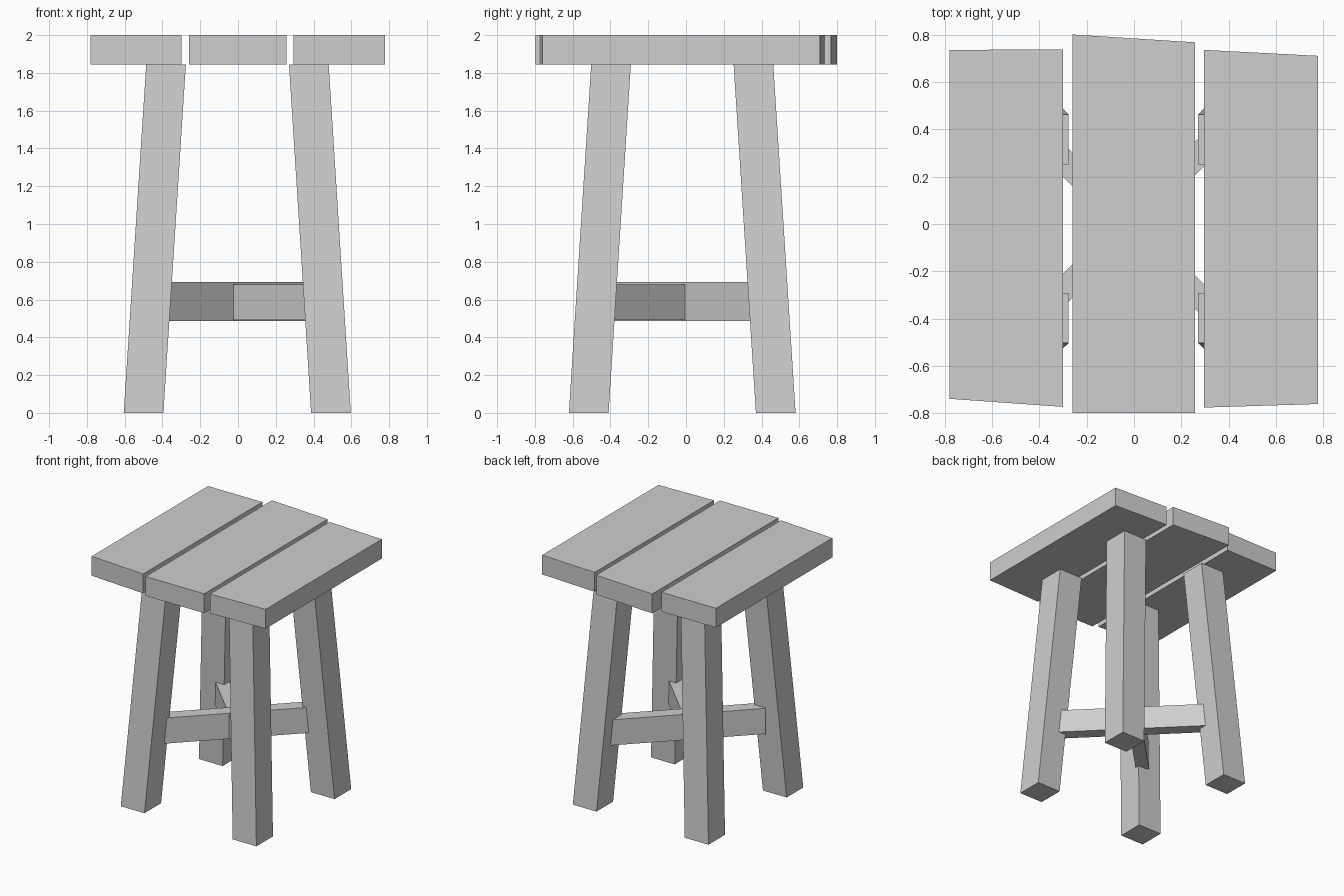
import bpy
import bmesh
from mathutils import Vector

cube = bpy.data.objects.get("Cube")
if cube:
    bpy.data.objects.remove(cube, do_unlink=True)

TONE = (0.62, 0.62, 0.62, 1.0)
grey = bpy.data.materials.new("plain_grey")
grey.use_nodes = True
grey.diffuse_color = TONE
grey.node_tree.nodes["Principled BSDF"].inputs["Base Color"].default_value = TONE


def loft(name, lower, upper):
    """Solid between two matching four-cornered outlines."""
    bm = bmesh.new()
    low = [bm.verts.new(p) for p in lower]
    top = [bm.verts.new(p) for p in upper]
    bm.faces.new(low[::-1])
    bm.faces.new(top)
    for i in range(4):
        j = (i + 1) % 4
        bm.faces.new((low[i], low[j], top[j], top[i]))
    bmesh.ops.recalc_face_normals(bm, faces=bm.faces)
    mesh = bpy.data.meshes.new(name)
    bm.to_mesh(mesh)
    bm.free()
    mesh.materials.append(grey)
    obj = bpy.data.objects.new(name, mesh)
    bpy.context.collection.objects.link(obj)
    return obj


def square(x, y, z, half):
    return [(x + sx * half, y + sy * half, z)
            for sx, sy in ((-1, -1), (1, -1), (1, 1), (-1, 1))]


SEAT_BOTTOM, SEAT_TOP = 1.845, 2.0

# Seat planks with slightly uneven sawn ends: x range, front y pair, back y pair
planks = {
    "right_seat_plank": ((-0.78, -0.30), (-0.738, -0.772), (0.735, 0.737)),
    "middle_seat_plank": ((-0.26, 0.258), (-0.797, -0.797), (0.80, 0.767)),
    "left_seat_plank": ((0.295, 0.777), (-0.775, -0.76), (0.735, 0.71)),
}
for name, (xs, front, back) in planks.items():
    outline = [(xs[0], front[0]), (xs[1], front[1]), (xs[1], back[1]), (xs[0], back[0])]
    loft(name, [(x, y, SEAT_BOTTOM) for x, y in outline],
         [(x, y, SEAT_TOP) for x, y in outline])

# Splayed legs, leaning in towards the seat
for side, sx in (("right", -1), ("left", 1)):
    for end, sy in (("front", -1), ("back", 1)):
        loft(f"{end}_{side}_leg",
             square(-0.004 + sx * 0.496, -0.02 + sy * 0.495, 0, 0.105),
             square(-0.003 + sx * 0.378, -0.02 + sy * 0.377, SEAT_BOTTOM, 0.105))


# Crossed braces joining opposite legs
def brace(name, slope, offset, bottom, top):
    along = Vector((1, slope, 0)).normalized() * 0.59
    across = Vector((-slope, 1, 0)).normalized() * 0.05
    mid = Vector((0, offset, 0))
    corners = [mid - along - across, mid + along - across,
               mid + along + across, mid - along + across]
    loft(name, [c + Vector((0, 0, bottom)) for c in corners],
         [c + Vector((0, 0, top)) for c in corners])


brace("rising_brace", 1, 0.02, 0.487, 0.692)
brace("falling_brace", -1, -0.03, 0.491, 0.679)
